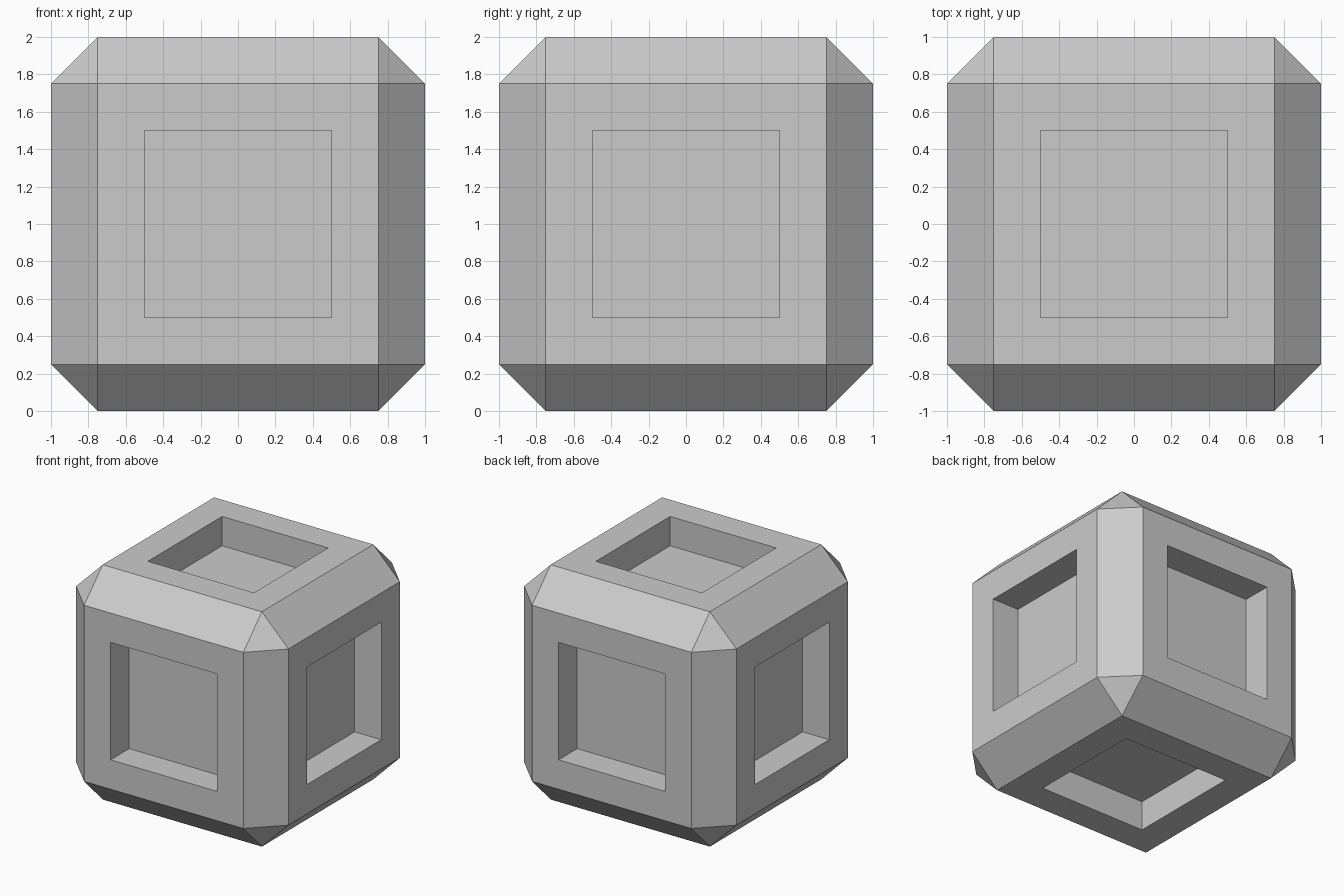
import bpy, bmesh
from mathutils import Vector

if "Cube" in bpy.data.objects:
    bpy.data.objects.remove(bpy.data.objects["Cube"])

SIZE, CHAMFER, RIM, DEPTH = 2.0, 0.25, 0.25, 0.25

bm = bmesh.new()

# Cube body with flat chamfers on every edge (triangular corners)
bmesh.ops.create_cube(bm, size=SIZE)
bmesh.ops.bevel(bm, geom=bm.edges[:], offset=CHAMFER, offset_type='OFFSET',
                segments=1, profile=0.5, affect='EDGES')
bm.normal_update()

# Straight-walled square pocket in each of the six main faces
main_faces = [f for f in bm.faces if max(abs(c) for c in f.normal) > 0.99]
bmesh.ops.inset_individual(bm, faces=main_faces, thickness=RIM, depth=0,
                           use_even_offset=True)
for face in main_faces:
    normal = face.normal.copy()
    floor = bmesh.ops.extrude_discrete_faces(bm, faces=[face])['faces'][0]
    bmesh.ops.translate(bm, verts=floor.verts[:], vec=-normal * DEPTH)

# Stand the body on the ground plane
bmesh.ops.translate(bm, verts=bm.verts[:], vec=Vector((0, 0, SIZE / 2)))
bm.normal_update()

mesh = bpy.data.meshes.new("chamfered_cube")
bm.to_mesh(mesh)
bm.free()
bpy.context.collection.objects.link(bpy.data.objects.new("chamfered_cube", mesh))
